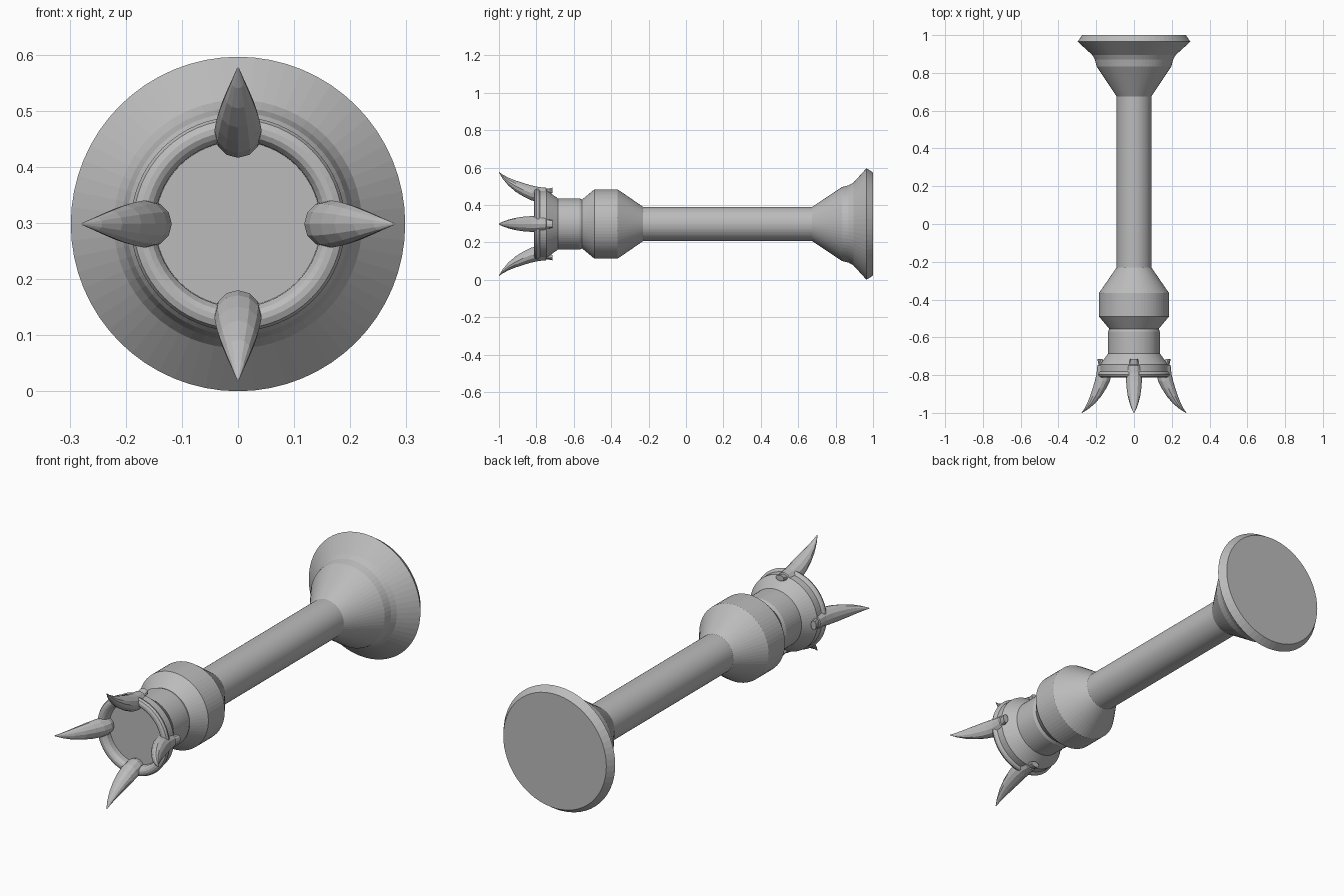
import bpy, bmesh, math
from mathutils import Vector

if "Cube" in bpy.data.objects:
    bpy.data.objects.remove(bpy.data.objects["Cube"])

CZ = 0.298  # height of the long axis
grey = bpy.data.materials.new("plain grey")
grey.diffuse_color = (0.5, 0.5, 0.5, 1)
grey.use_nodes = True
grey.node_tree.nodes["Principled BSDF"].inputs["Base Color"].default_value = grey.diffuse_color


def finish(bm, name):
    bmesh.ops.recalc_face_normals(bm, faces=bm.faces)
    me = bpy.data.meshes.new(name)
    bm.to_mesh(me)
    bm.free()
    me.materials.append(grey)
    ob = bpy.data.objects.new(name, me)
    bpy.context.collection.objects.link(ob)
    return ob


def skin(bm, rings):
    """Bridge rings of vertices and cap both ends."""
    n = len(rings[0])
    for a, b in zip(rings, rings[1:]):
        for i in range(n):
            j = (i + 1) % n
            bm.faces.new((a[i], a[j], b[j], b[i]))
    bm.faces.new(rings[0])
    bm.faces.new(rings[-1])


def lathe(name, profile, n=64):
    """Closed turned solid along y from (y, radius) pairs."""
    bm = bmesh.new()
    rings = [[bm.verts.new((r * math.cos(2 * math.pi * i / n), y,
                            CZ + r * math.sin(2 * math.pi * i / n)))
              for i in range(n)] for y, r in profile]
    skin(bm, rings)
    return finish(bm, name)


# flared foot
lathe("flared_base", [(0.675, 0.092), (0.835, 0.198), (0.87, 0.207),
                      (0.895, 0.221), (0.965, 0.298), (1.0, 0.275)])
# straight handle
lathe("shaft", [(-0.23, 0.092), (0.675, 0.092)])
# thick collar and neck
lathe("collar", [(-0.685, 0.137), (-0.57, 0.137), (-0.555, 0.131),
                 (-0.49, 0.185), (-0.365, 0.185), (-0.23, 0.092)])
# cup with rounded rim and recessed face
lathe("cup", [(-0.77, 0.147), (-0.795, 0.148), (-0.808, 0.156), (-0.813, 0.165),
              (-0.813, 0.175), (-0.808, 0.186), (-0.798, 0.191), (-0.788, 0.188),
              (-0.78, 0.18), (-0.745, 0.18), (-0.685, 0.137)])

# claws: (y, radius from axis, half width, half depth)
CLAW = [(-0.715, 0.180, 0.022, 0.014), (-0.745, 0.172, 0.024, 0.016),
        (-0.748, 0.160, 0.034, 0.034), (-0.79, 0.158, 0.041, 0.040),
        (-0.83, 0.167, 0.042, 0.040), (-0.87, 0.183, 0.039, 0.036),
        (-0.91, 0.202, 0.033, 0.030), (-0.95, 0.227, 0.023, 0.021),
        (-0.98, 0.253, 0.012, 0.011), (-1.0, 0.277, 0.002, 0.002)]


def claw(name, ang, n=12):
    bm = bmesh.new()
    out = Vector((math.cos(ang), 0, math.sin(ang)))
    side = Vector((-math.sin(ang), 0, math.cos(ang)))
    rings = []
    for y, r, w, d in CLAW:
        c = Vector((0, y, CZ))
        rings.append([bm.verts.new(c + out * (r + d * math.cos(2 * math.pi * i / n))
                                   + side * w * math.sin(2 * math.pi * i / n))
                      for i in range(n)])
    skin(bm, rings)
    return finish(bm, name)


for k, nm in enumerate(("right", "top", "left", "bottom")):
    claw("claw_" + nm, k * math.pi / 2)
